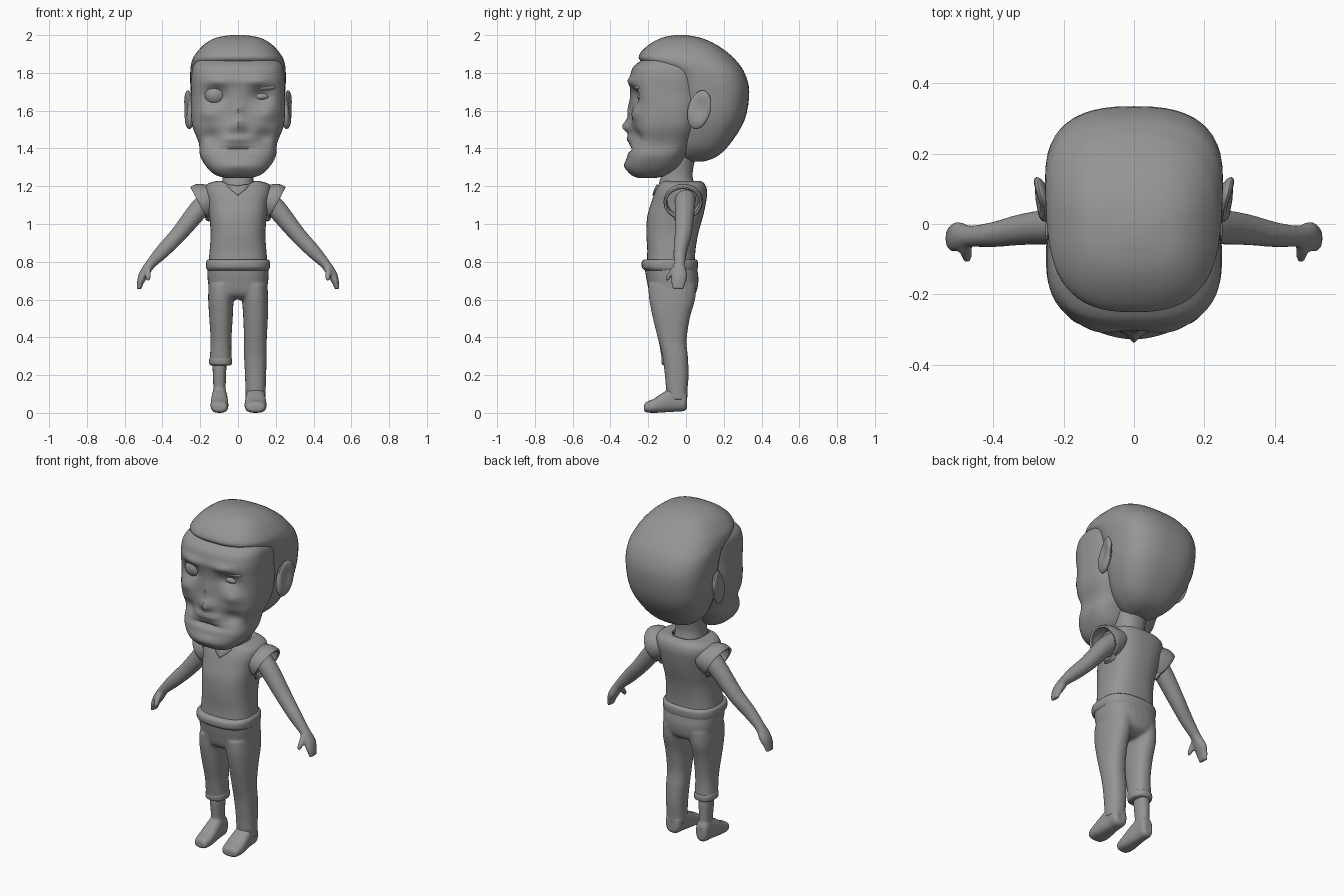
import bpy, bmesh, math
from mathutils import Vector, Matrix

old = bpy.data.objects.get("Cube")
if old:
    bpy.data.objects.remove(old, do_unlink=True)

grey = bpy.data.materials.new("plain grey")
grey.use_nodes = True
grey.diffuse_color = (0.3, 0.3, 0.3, 1)
grey.node_tree.nodes["Principled BSDF"].inputs["Base Color"].default_value = (0.3, 0.3, 0.3, 1)


def finish(name, bm, voxel=0, shell=0):
    """Turn a bmesh into a smooth object, optionally fused or thickened."""
    bmesh.ops.recalc_face_normals(bm, faces=bm.faces)
    mesh = bpy.data.meshes.new(name)
    bm.to_mesh(mesh)
    bm.free()
    mesh.materials.append(grey)
    mesh.shade_smooth()
    if not voxel:
        mesh.set_sharp_from_angle(angle=math.radians(60))
    obj = bpy.data.objects.new(name, mesh)
    bpy.context.collection.objects.link(obj)
    if voxel:
        fuse = obj.modifiers.new("fuse", "REMESH")
        fuse.mode, fuse.voxel_size, fuse.use_smooth_shade = "VOXEL", voxel, True
        soft = obj.modifiers.new("soften", "SMOOTH")
        soft.factor, soft.iterations = 0.5, 5
    if shell:
        thick = obj.modifiers.new("cloth", "SOLIDIFY")
        thick.thickness, thick.offset = shell, -1
    return obj


def refine(rows, steps):
    """Catmull-Rom interpolation between rows."""
    pts = [Vector(r) for r in rows]
    pts = [pts[0]] + pts + [pts[-1]]
    out = []
    for a, b, c, d in zip(pts, pts[1:], pts[2:], pts[3:]):
        for i in range(steps):
            t = i / steps
            out.append(b + (c - a) * (t / 2) + (a * 2 - b * 5 + c * 4 - d) * (t * t / 2)
                       + (b * 3 - a - c * 3 + d) * (t ** 3 / 2))
    return out + [pts[-1]]


def oval(k, seg, power):
    a = math.tau * k / seg
    c, s = math.cos(a), math.sin(a)
    return (math.copysign(abs(c) ** (2 / power), c), math.copysign(abs(s) ** (2 / power), s))


def skin(bm, rings, caps=(True, True)):
    loops = [[bm.verts.new(p) for p in ring] for ring in rings]
    n = len(loops[0])
    for lo, hi in zip(loops, loops[1:]):
        for k in range(n):
            bm.faces.new((lo[k], lo[(k + 1) % n], hi[(k + 1) % n], hi[k]))
    for loop, cap in zip((loops[0], loops[-1]), caps):
        if cap:
            bm.faces.new(loop)
    return loops


def loft(bm, rows, power=2.3, seg=32, steps=4, lying=False, caps=(True, True)):
    """Rows: height, centre x, half width, front y, back y. Lying swaps y and z."""
    rings = []
    for h, cx, rx, f, b in refine(rows, steps):
        ring = []
        for k in range(seg):
            u, v = oval(k, seg, power)
            w = (f + b) / 2 + v * (b - f) / 2
            ring.append((cx + u * rx, h, w) if lying else (cx + u * rx, w, h))
        rings.append(ring)
    return skin(bm, rings, caps)


def tube(bm, rows, side, seg=20, steps=4, caps=(True, True)):
    """Rows: x, y, z, half thickness, half depth in y; mirrored by side."""
    pts = refine(rows, steps)
    rings = []
    for i, (x, y, z, ra, rb) in enumerate(pts):
        t = pts[min(i + 1, len(pts) - 1)] - pts[max(i - 1, 0)]
        n = Vector((-t.z, t.x)).normalized()
        ring = []
        for k in range(seg):
            u, v = oval(k, seg, 2)
            ring.append((side * (x + n.x * u * ra), y + v * rb, z + n.y * u * ra))
        rings.append(ring)
    return skin(bm, rings, caps)


def ball(bm, centre, size, turn=0):
    m = Matrix.Translation(centre) @ Matrix.Rotation(turn, 4, "X") @ Matrix.Diagonal((*size, 1))
    return bmesh.ops.create_uvsphere(bm, u_segments=24, v_segments=16, radius=1, matrix=m)["verts"]


# Skull with the hair edge standing over the forehead
bm = bmesh.new()
loft(bm, [(1.33, 0, .05, .0, .09), (1.355, 0, .11, -.03, .16), (1.42, 0, .175, -.05, .23),
          (1.55, 0, .23, -.06, .31), (1.70, 0, .25, -.07, .335), (1.80, 0, .253, -.11, .31),
          (1.86, 0, .245, -.235, .27), (1.90, 0, .225, -.245, .23), (1.95, 0, .18, -.195, .16),
          (1.985, 0, .12, -.13, .08), (2.0, 0, .04, -.06, .0)], power=2.6, seg=48)
finish("hair_and_skull", bm)

# Face: a lofted mask pushed in and out by soft bumps
bm = bmesh.new()
loft(bm, [(1.243, 0, .06, -.25, -.16), (1.26, 0, .12, -.29, -.10), (1.30, 0, .165, -.315, -.04),
          (1.36, 0, .20, -.31, .0), (1.43, 0, .208, -.295, .04), (1.52, 0, .242, -.29, .08),
          (1.62, 0, .25, -.285, .1), (1.70, 0, .248, -.295, .1), (1.78, 0, .247, -.295, .1),
          (1.84, 0, .235, -.272, .1), (1.89, 0, .19, -.19, .05)], power=2.8, seg=96, steps=7)
bumps = [(0, 1.515, .035, .035, -.045), (0, 1.6, .025, .06, -.025), (0, 1.45, .08, .02, -.02),
         (0, 1.395, .1, .012, .02), (0, 1.31, .08, .03, -.012)]
for s in (-1, 1):
    bumps += [(s * .12, 1.68, .055, .04, .04), (s * .1, 1.755, .07, .025, -.018),
              (s * .16, 1.585, .05, .035, -.02), (s * .14, 1.46, .05, .04, .03)]
for v in bm.verts:
    if v.co.y < -.1:
        x, z = v.co.x, v.co.z
        v.co.y += sum(d * math.exp(-((x - bx) / sx) ** 2 - ((z - bz) / sz) ** 2)
                      for bx, bz, sx, sz, d in bumps)
finish("face", bm)

# Eyes: one wide open, one squinting
bm = bmesh.new()
ball(bm, (-.12, -.225, 1.685), (.062, .055, .058))
finish("right_eye", bm)
bm = bmesh.new()
ball(bm, (.12, -.235, 1.675), (.046, .025, .02))
finish("left_eye", bm)
bm = bmesh.new()
ball(bm, (.125, -.245, 1.725), (.075, .03, .022))
finish("left_brow", bm)

# Ears, dished on the outside
for s, name in ((-1, "right_ear"), (1, "left_ear")):
    bm = bmesh.new()
    for v in ball(bm, (s * .255, .07, 1.605), (.03, .06, .105), -.25):
        dy, dz = (v.co.y - .075) / .045, (v.co.z - 1.62) / .065
        if s * v.co.x > .255:
            v.co.x -= s * .025 * math.exp(-dy * dy - dz * dz)
        v.co.x += s * .25 * max(0, v.co.y - .04)
    finish(name, bm)

# Neck
bm = bmesh.new()
loft(bm, [(1.08, 0, .08, -.14, .05), (1.20, 0, .085, -.145, .045),
          (1.27, 0, .082, -.13, .035), (1.40, 0, .1, -.14, .06)])
finish("neck", bm)

# Sleeveless top with a V-shaped neckline
bm = bmesh.new()
loops = loft(bm, [(.79, 0, .157, -.208, .047), (.86, 0, .15, -.205, .05), (.95, 0, .145, -.21, .065),
                  (1.04, 0, .152, -.205, .09), (1.11, 0, .162, -.185, .105),
                  (1.17, 0, .175, -.165, .112), (1.21, 0, .165, -.145, .10),
                  (1.228, 0, .11, -.14, .075), (1.225, 0, .088, -.135, .055)],
             power=2.6, seg=48, caps=(True, False))
for i, loop in enumerate(loops[-10:]):
    for v in loop:
        if v.co.y < -.05:
            dip = max(0, 1 - abs(v.co.x) / .09) * (i + 1) / 10
            v.co.z -= .075 * dip
            v.co.y -= .035 * dip
finish("vest", bm, shell=.008)

for s, side in ((-1, "right"), (1, "left")):
    # Flared armhole caps
    bm = bmesh.new()
    tube(bm, [(.09, -.01, 1.155, .06, .085), (.15, -.012, 1.13, .085, .1),
              (.19, -.015, 1.118, .098, .104), (.207, -.016, 1.11, .096, .1)],
         s, seg=32, caps=(False, False))
    finish(side + "_armhole", bm, shell=.014)

    # Arm, mitten-like hand, thumb and finger tips
    bm = bmesh.new()
    tube(bm, [(.12, -.005, 1.16, .05, .055), (.20, -.005, 1.085, .053, .053),
              (.315, -.015, .945, .044, .045), (.40, -.03, .855, .038, .036),
              (.465, -.035, .785, .027, .031), (.50, -.035, .73, .026, .042),
              (.517, -.04, .69, .018, .038), (.525, -.04, .655, .012, .03)], s)
    tube(bm, [(.475, -.05, .775, .018, .02), (.478, -.075, .745, .017, .018),
              (.475, -.095, .715, .014, .014), (.474, -.1, .70, .008, .008)], s, seg=12)
    finish(side + "_arm", bm, voxel=.007)

# Trousers: hips and two uneven legs fused together
bm = bmesh.new()
loft(bm, [(.60, 0, .09, -.15, .0), (.63, 0, .145, -.19, .05), (.70, 0, .16, -.208, .066),
          (.76, 0, .163, -.218, .06), (.805, 0, .163, -.222, .056)], power=2.6)
loft(bm, [(.255, -.092, .058, -.125, .005), (.28, -.092, .058, -.128, .005),
          (.38, -.09, .055, -.145, .003), (.50, -.09, .062, -.175, .02),
          (.60, -.09, .068, -.195, .048), (.68, -.08, .076, -.2, .055)])
loft(bm, [(.07, .093, .054, -.095, .008), (.12, .093, .054, -.105, .008),
          (.20, .093, .056, -.112, .014), (.30, .092, .06, -.125, .01), (.38, .092, .06, -.145, .003),
          (.50, .093, .065, -.175, .02), (.60, .09, .07, -.195, .048), (.68, .08, .076, -.2, .055)])
finish("trousers", bm, voxel=.008)

# Waistband and rolled hem
bm = bmesh.new()
loft(bm, [(.755, 0, .162, -.218, .058), (.77, 0, .169, -.234, .063),
          (.80, 0, .169, -.234, .063), (.813, 0, .16, -.218, .052)], power=2.6, seg=48)
finish("waistband", bm)
bm = bmesh.new()
loft(bm, [(.252, -.092, .052, -.118, .0), (.26, -.092, .06, -.128, .008),
          (.285, -.092, .06, -.13, .008), (.295, -.092, .055, -.122, .0)])
finish("right_hem", bm)

# Feet, with a bare shin on the right
for cx, wide, name in ((-.098, .047, "right_foot"), (.093, .058, "left_foot")):
    bm = bmesh.new()
    loft(bm, [(-.222, cx, wide * .6, .012, .04), (-.212, cx, wide * .85, .003, .057),
              (-.17, cx, wide, .0, .075), (-.11, cx, wide * .95, .003, .115),
              (-.06, cx, wide * .85, .006, .14), (-.01, cx, wide * .8, .01, .13),
              (.006, cx, wide * .5, .025, .1)], lying=True, power=2.6)
    if cx < 0:
        loft(bm, [(.06, cx, .036, -.09, .0), (.14, cx, .033, -.092, -.005),
                  (.22, cx, .036, -.1, -.005), (.30, cx, .036, -.1, -.01)])
    finish(name, bm, voxel=.006)
